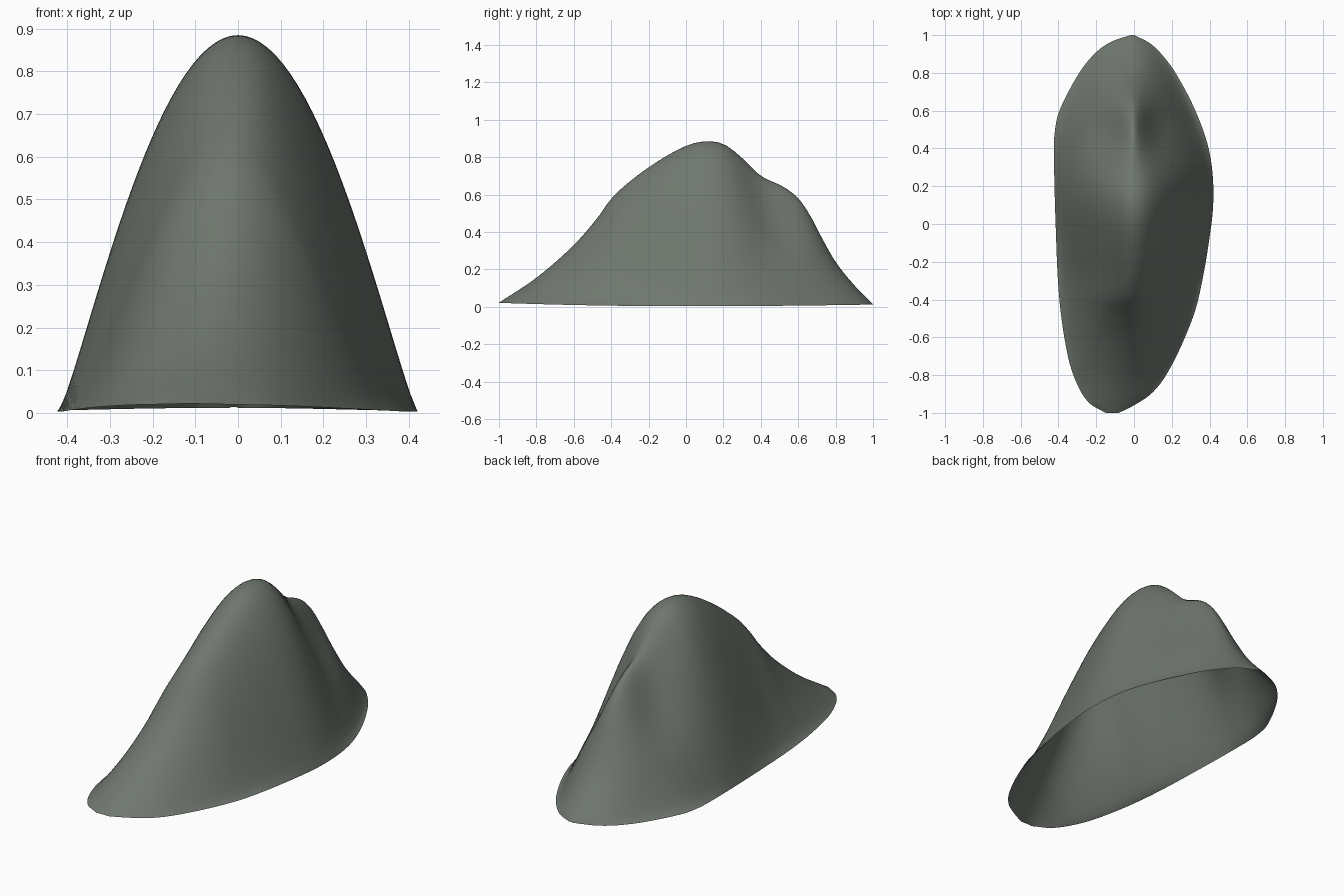
import bpy
import bmesh
import math

cube = bpy.data.objects.get("Cube")
if cube:
    bpy.data.objects.remove(cube, do_unlink=True)

ROWS, COLUMNS = 72, 48

# Control points as (y, value), from the front end to the back end
RIDGE_HEIGHT = [(-1, .022), (-.8, .155), (-.6, .33), (-.47, .48), (-.39, .59), (-.2, .745),
                (0, .86), (.12, .885), (.21, .865), (.3, .795), (.4, .7), (.52, .642),
                (.6, .58), (.66, .495), (.72, .38), (.8, .24), (.9, .115), (1, .014)]
RIDGE_X = [(-1, -.115), (-.7, -.06), (-.4, -.02), (-.2, 0), (1, -.01)]
EDGE_LOW_X = [(-1, -.15), (-.95, -.235), (-.85, -.3), (-.7, -.35), (-.4, -.395), (0, -.415),
              (.4, -.424), (.5, -.418), (.6, -.395), (.8, -.29), (.91, -.2), (.965, -.12), (1, -.02)]
EDGE_HIGH_X = [(-1, -.08), (-.96, 0), (-.9, .09), (-.8, .17), (-.6, .27), (-.4, .34), (0, .41),
               (.2, .42), (.4, .395), (.6, .325), (.8, .22), (.9, .145), (.96, .08), (1, 0)]
SHARPNESS = [(-1, 1), (-.8, 1.2), (-.6, 1.35), (-.35, 1.6), (-.1, 1.35), (.1, 1.2),
             (.25, 1.28), (.45, 1.6), (.65, 1.8), (.8, 1.5), (.9, 1.25), (1, 1)]


def curve(points, y):
    """Smooth cubic interpolation through the control points."""
    i = 0
    while i < len(points) - 2 and y > points[i + 1][0]:
        i += 1

    def slope(k):
        a, b = points[max(k - 1, 0)], points[min(k + 1, len(points) - 1)]
        return (b[1] - a[1]) / (b[0] - a[0])

    (y0, v0), (y1, v1) = points[i], points[i + 1]
    h = y1 - y0
    t = (y - y0) / h
    return (v0 * (1 + 2 * t) * (1 - t) ** 2 + v1 * t * t * (3 - 2 * t)
            + h * t * (1 - t) * (slope(i) * (1 - t) - slope(i + 1) * t))


def surface_point(y, s):
    """Point on the cross-section at y; s runs from -1 to 1 across the ridge."""
    u = abs(s)
    ridge = curve(RIDGE_X, y)
    edge = curve(EDGE_HIGH_X if s > 0 else EDGE_LOW_X, y)
    base = .003 + (.018 if y < 0 else .009) * y * y
    bell = max(0, 1 - u * u) ** curve(SHARPNESS, y)
    # Hollows in both flanks beside the rear spur
    hollow = .22 * math.exp(-((y - .52) / .18) ** 2) * math.sin(math.pi * u ** .8) ** 2
    z = base + (curve(RIDGE_HEIGHT, y) - base) * bell * (1 - hollow)
    return ridge + (edge - ridge) * u, y, z


# Open shell lofted from bell-shaped cross-sections, denser at both ends
bm = bmesh.new()
grid = []
for r in range(ROWS + 1):
    y = -math.cos(math.pi * r / ROWS)
    grid.append([bm.verts.new(surface_point(y, 2 * c / COLUMNS - 1)) for c in range(COLUMNS + 1)])
for near, far in zip(grid, grid[1:]):
    for c in range(COLUMNS):
        bm.faces.new((near[c], near[c + 1], far[c + 1], far[c]))

mesh = bpy.data.meshes.new("hill_shell")
bm.to_mesh(mesh)
bm.free()
hill = bpy.data.objects.new("hill_shell", mesh)
bpy.context.collection.objects.link(hill)
for face in mesh.polygons:
    face.use_smooth = True

# Grey-green stone
stone = bpy.data.materials.new("grey_green_stone")
stone.use_nodes = True
colour = (.16, .185, .158, 1)
stone.diffuse_color = colour
stone.node_tree.nodes["Principled BSDF"].inputs["Base Color"].default_value = colour
mesh.materials.append(stone)
